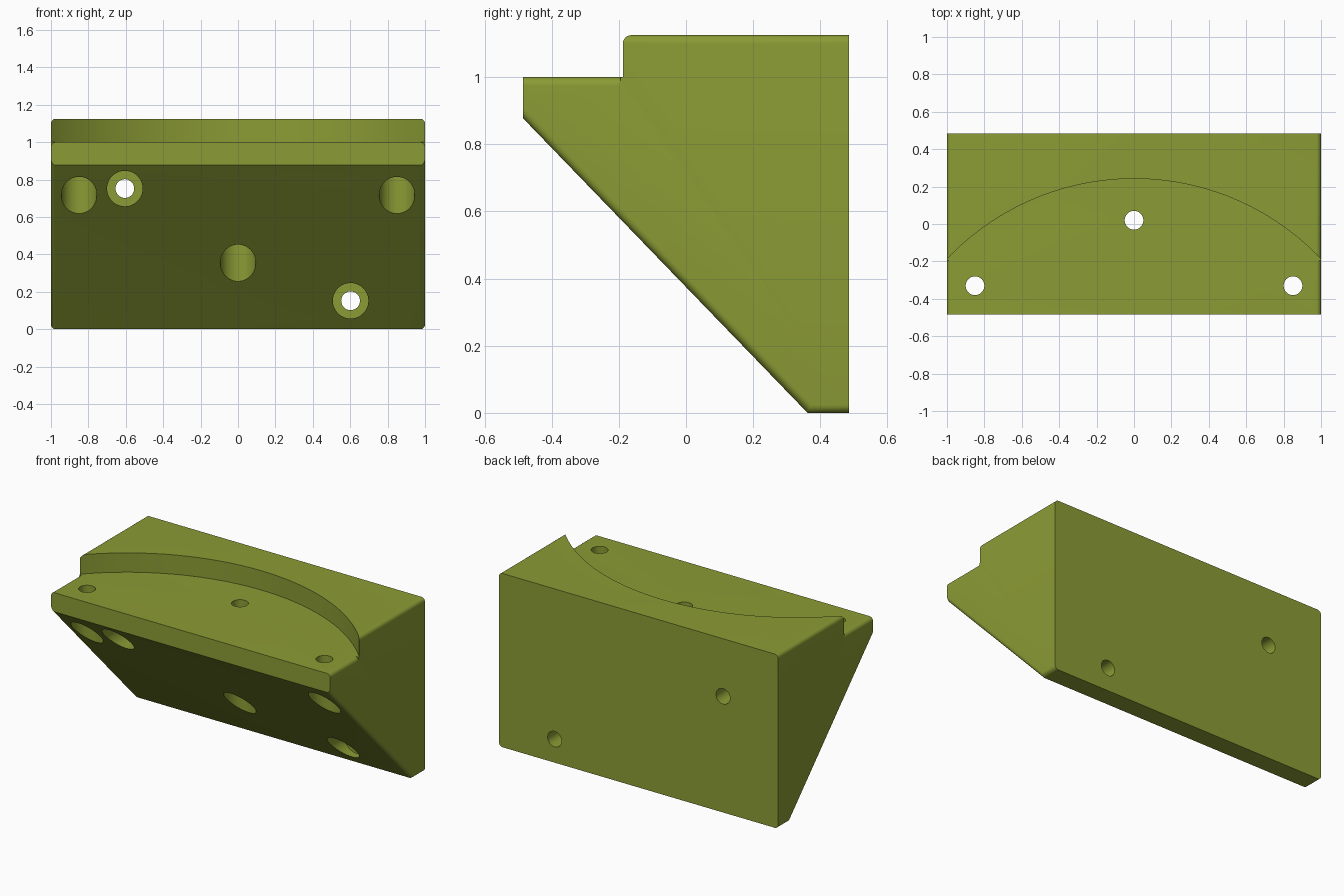
import bpy, bmesh, math
from mathutils import Matrix, Vector

if "Cube" in bpy.data.objects:
    bpy.data.objects.remove(bpy.data.objects["Cube"])

R = 0.025            # edge rounding
LEDGE = 1.0          # height of the step
BORE, SINK = 0.05, 0.095

olive = bpy.data.materials.new("olive green")
olive.diffuse_color = (0.26, 0.33, 0.035, 1)
olive.use_nodes = True
olive.node_tree.nodes["Principled BSDF"].inputs["Base Color"].default_value = olive.diffuse_color


def make(name, bm):
    bmesh.ops.recalc_face_normals(bm, faces=bm.faces)
    me = bpy.data.meshes.new(name)
    bm.to_mesh(me)
    bm.free()
    me.materials.append(olive)
    ob = bpy.data.objects.new(name, me)
    bpy.context.collection.objects.link(ob)
    return ob


def prism(points, offset):
    bm = bmesh.new()
    face = bm.faces.new([bm.verts.new(p) for p in points])
    ext = bmesh.ops.extrude_face_region(bm, geom=[face])
    bmesh.ops.translate(bm, vec=offset, verts=[v for v in ext["geom"] if isinstance(v, bmesh.types.BMVert)])
    return bm


def cylinder(start, end, radius, sides=48):
    a, b = Vector(start), Vector(end)
    bm = bmesh.new()
    turn = (b - a).to_track_quat('Z', 'Y').to_matrix().to_4x4()
    bmesh.ops.create_cone(bm, cap_ends=True, segments=sides, radius1=radius, radius2=radius,
                          depth=(b - a).length, matrix=Matrix.Translation((a + b) / 2) @ turn)
    return bm


def cut(body, bm):
    cutter = make("cutter", bm)
    cutter.hide_render = True
    mod = body.modifiers.new("cut", 'BOOLEAN')
    mod.operation = 'DIFFERENCE'
    mod.solver = 'EXACT'
    mod.object = cutter
    bpy.context.view_layer.objects.active = body
    bpy.ops.object.modifier_apply(modifier=mod.name)
    bpy.data.objects.remove(cutter)


# Wedge body: side profile extruded across the width
profile = [(0.485, 0), (0.485, 1.125), (-0.485, 1.125), (-0.485, 0.877), (0.362, 0)]
bm = prism([(-1, y, z) for y, z in profile], (2, 0, 0))


# Round the top, slope and bottom side edges; upright edges stay sharp
def rounded(e):
    a, b = (v.co for v in e.verts)
    return abs(a.x - b.x) < 1e-4 and abs(a.y - b.y) > 1e-4


bmesh.ops.bevel(bm, geom=[e for e in bm.edges if rounded(e)], offset=R,
                offset_type='OFFSET', segments=6, profile=0.5, affect='EDGES')
body = make("wedge_bracket", bm)

# Curved step in the top
RAD = 1.378
cut(body, cylinder((0, 0.242 - RAD, LEDGE), (0, 0.242 - RAD, 1.4), RAD, 192))

# Rounded ends of the ledge
for s in (-1, 1):
    arc = [(1 - R + R * math.sin(t), LEDGE - R + R * math.cos(t))
           for t in (i * math.pi / 12 for i in range(7))]
    pts = arc + [(1.05, LEDGE - R), (1.05, 1.05), (1 - R, 1.05)]
    cut(body, prism([(s * x, -0.6, z) for x, z in pts], (0, 0.405, 0)))

# Vertical counterbored screw holes
for x, y in ((0, 0.02), (-0.85, -0.33), (0.85, -0.33)):
    cut(body, cylinder((x, y, -0.2), (x, y, 0.875), SINK))
    cut(body, cylinder((x, y, 0.7), (x, y, 1.3), BORE))

# Horizontal counterbored screw holes
for x, z in ((-0.605, 0.752), (0.602, 0.152)):
    cut(body, cylinder((x, -0.7, z), (x, 0.36, z), SINK))
    cut(body, cylinder((x, 0.2, z), (x, 0.7, z), BORE))

bpy.ops.object.select_all(action='DESELECT')
body.select_set(True)
bpy.context.view_layer.objects.active = body
bpy.ops.object.shade_smooth_by_angle(angle=math.radians(30))
